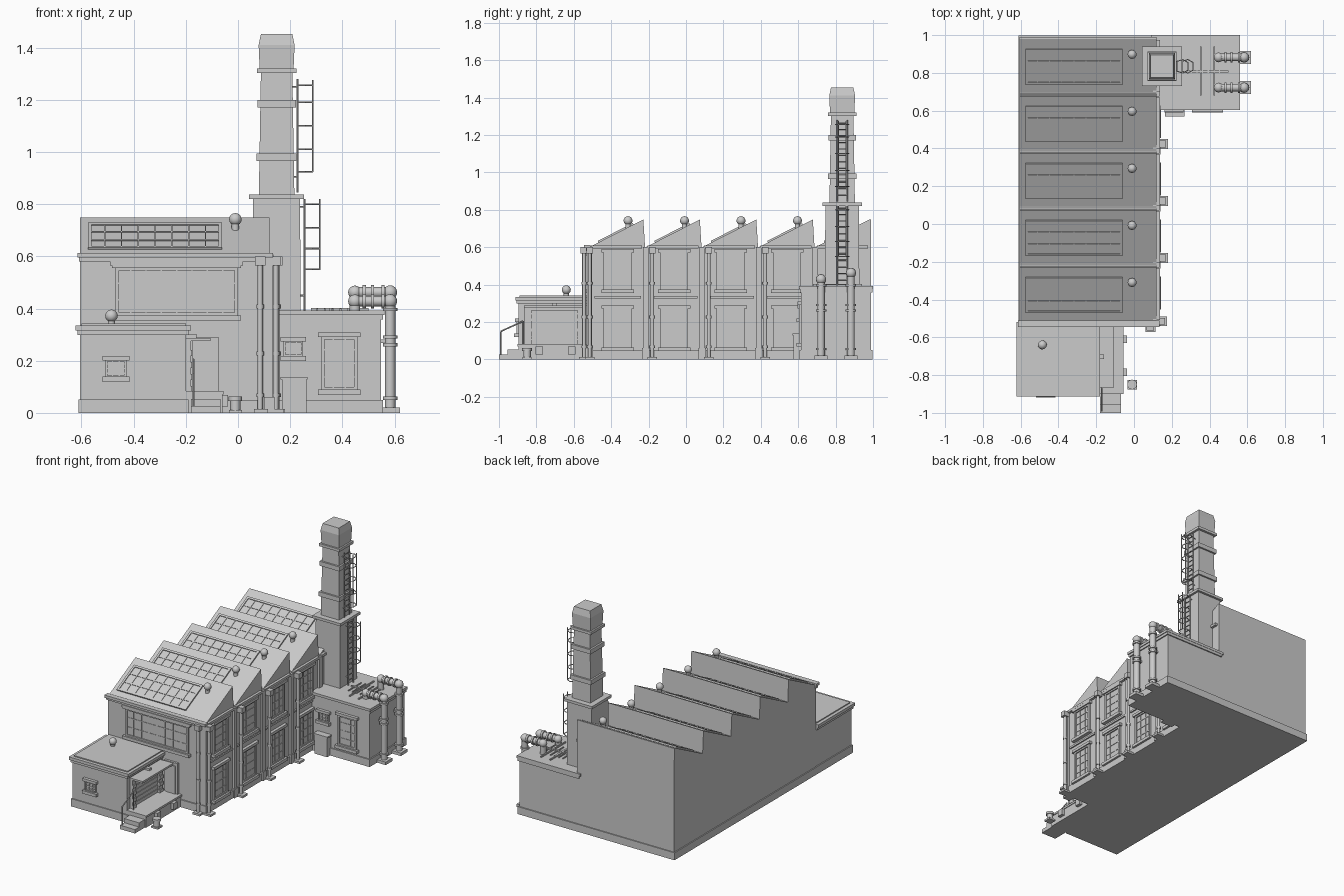
import bpy, bmesh, math
from mathutils import Matrix, Vector

if "Cube" in bpy.data.objects:
    bpy.data.objects.remove(bpy.data.objects["Cube"])

I = Matrix.Identity(4)
T = Matrix.Translation


def finish(bm, name, smooth=False):
    bmesh.ops.recalc_face_normals(bm, faces=bm.faces)
    me = bpy.data.meshes.new(name)
    bm.to_mesh(me)
    bm.free()
    ob = bpy.data.objects.new(name, me)
    bpy.context.collection.objects.link(ob)
    if smooth:
        bpy.ops.object.select_all(action='DESELECT')
        ob.select_set(True)
        bpy.context.view_layer.objects.active = ob
        bpy.ops.object.shade_smooth_by_angle(angle=math.radians(40))
    return ob


def boxes(name, items, M=I):
    """One object from boxes given as (x0, x1, y0, y1, z0, z1)."""
    bm = bmesh.new()
    for a, b, c, d, e, f in items:
        m = T(((a + b) / 2, (c + d) / 2, (e + f) / 2)) @ Matrix.Diagonal((b - a, d - c, f - e, 1))
        bmesh.ops.create_cube(bm, size=1, matrix=M @ m)
    return finish(bm, name)


def rods(name, items, balls=(), seg=12):
    """One object from rods (p0, p1, r) and balls (p, r)."""
    bm = bmesh.new()
    for p, q, r in items:
        p, q = Vector(p), Vector(q)
        m = T((p + q) / 2) @ (q - p).to_track_quat('Z', 'Y').to_matrix().to_4x4()
        bmesh.ops.create_cone(bm, cap_ends=True, segments=seg, radius1=r, radius2=r,
                              depth=(q - p).length, matrix=m)
    for p, r in balls:
        bmesh.ops.create_uvsphere(bm, u_segments=12, v_segments=8, radius=r, matrix=T(p))
    return finish(bm, name, True)


def window(name, M, w, h, cols, rows, fr=0.014, sill=True, d=0.012):
    """Framed window; local x across, z up, -y outward, origin at bottom centre."""
    a = w / 2
    it = [(-a, a, -0.004, 0.004, 0, h),
          (-a, -a + fr, -d, 0.004, 0, h), (a - fr, a, -d, 0.004, 0, h),
          (-a, a, -d, 0.004, 0, fr), (-a, a, -d, 0.004, h - fr, h)]
    for i in range(1, cols):
        x = -a + w * i / cols
        it.append((x - .0025, x + .0025, -.007, 0, 0, h))
    for i in range(1, rows):
        z = h * i / rows
        it.append((-a, a, -.007, 0, z - .0025, z + .0025))
    if sill:
        it += [(-a - .012, a + .012, -d - .012, .004, -.016, .004),
               (-a - .012, a + .012, -d - .008, .004, h - .004, h + .014)]
    return boxes(name, it, M)


def right(x, y, z):
    return T((x, y, z)) @ Matrix.Rotation(math.pi / 2, 4, 'Z')


def vent(name, x, y, z0, z1):
    rods(name, [((x, y, z0), (x, y, z1), .014)], [((x, y, z1), .024)])


# main hall: sawtooth profile extruded along x
starts = [-.52 + .302 * i for i in range(5)]
prof = [(.99, 0), (-.52, 0)]
for y in starts:
    prof += [(y, .60), (y + .012, .605), (y + .292, .748), (y + .301, .748 if y > .6 else .60)]
bm = bmesh.new()
f = bm.faces.new([bm.verts.new((-.605, min(y, .99), z)) for y, z in prof])
ext = bmesh.ops.extrude_face_region(bm, geom=[f])
bmesh.ops.translate(bm, vec=(.725, 0, 0), verts=[v for v in ext['geom'] if isinstance(v, bmesh.types.BMVert)])
finish(bm, "sawtooth_hall")
boxes("hall_plinth", [(-.612, .13, -.528, .997, 0, .05)])
boxes("front_cornice", [(-.615, .135, -.545, -.51, .595, .613), (-.61, .155, -.535, -.51, .58, .596)])

# skylights and roof vents
slope = math.atan2(.143, .28)
for i, y in enumerate(starts):
    M = T((-.318, y + .052, .605 + .04 * math.tan(slope))) @ Matrix.Rotation(slope - math.pi / 2, 4, 'X')
    window(f"skylight_{i}", M, .515, .21, 8, 3, sill=False, d=.009)
    vent(f"roof_vent_{i}", -.01, y + .21, .68, .742)

# right wall bays: windows, pilasters, cornices, drainpipes
pil, cor = [], []
for i, y in enumerate(starts):
    pil += [(.10, .134, y - .012, y + .018, 0, .6), (.10, .14, y - .018, y + .022, 0, .06)]
    cor += [(.10, .137, y + .012, y + .285, .592, .608), (.10, .129, y + .03, y + .28, .325, .338)]
    if i < 4:
        for k, z, h in ((0, .06, .215), (1, .37, .205)):
            window(f"bay_window_{i}_{k}", right(.12, y + .155, z), .15, h, 3, 4)
pil.append((.09, .124, -.532, -.5, 0, .6))
boxes("pilasters", pil)
boxes("bay_cornices", cor)
for i, (x, y) in enumerate([(.085, -.545)] + [(.15, s + .038) for s in starts[1:4]] + [(.145, -.515)]):
    rods(f"drainpipe_{i}", [((x, y, 0), (x, y, .58), .01)] +
         [((x, y, z), (x, y, z + .015), .014) for z in (.06, .22, .4)])
    boxes(f"drain_head_{i}", [(x - .02, x + .02, y - .018, y + .018, .565, .6),
                              (x - .024, x + .03, y - .026, y + .026, 0, .014)])

# front wall window and door
window("front_window", T((-.235, -.52, .37)), .47, .19, 8, 3)
boxes("front_lintel", [(-.49, .02, -.54, -.51, .564, .58)])
boxes("hall_door", [(-.175, -.075, -.535, -.51, .05, .29), (-.16, -.09, -.54, -.51, .08, .27)])

# front annex
boxes("front_annex", [(-.605, -.2, -.895, -.52, 0, .31), (-.612, -.19, -.902, -.52, 0, .052)])
boxes("front_annex_roof", [(-.615, -.19, -.905, -.52, .298, .315), (-.622, -.18, -.912, -.52, .315, .335),
                           (-.6, -.2, -.89, -.52, .33, .342)])
vent("annex_vent", -.485, -.64, .33, .372)
window("annex_window", T((-.468, -.895, .135)), .08, .07, 3, 4, fr=.008)

# roller door with blocked jambs and canopy
boxes("roller_door", [(-.205, -.194 + .004 * (i % 2), -.83, -.57, .08 + i * .014, .094 + i * .014)
                      for i in range(13)])
boxes("door_jambs", [(-.205, -.176 - .006 * (i % 2), y - .018, y + .018, .08 + i * .023, .103 + i * .023)
                     for i in range(8) for y in (-.845, -.562)])
boxes("door_canopy", [(-.2, -.105, -.865, -.54, .275, .288), (-.2, -.18, -.865, -.54, .262, .276)])
boxes("door_lamp", [(-.2, -.16, -.715, -.69, .288, .302)])

# loading platform, steps, bumpers, railing, bollard
boxes("loading_platform", [(-.2, -.06, -.895, -.52, 0, .075), (-.2, -.055, -.9, -.52, .07, .083)])
boxes("steps", [(-.18, -.068, -1, -.89, 0, .026), (-.18, -.068, -.955, -.89, 0, .054)])
boxes("dock_bumpers", [(-.06, -.038, y - .02, y + .02, .025, .068) for y in (-.61, -.785)])
rods("railing", [((-.17, -.99, 0), (-.17, -.99, .15), .004), ((-.17, -.99, .15), (-.17, -.87, .205), .004),
                 ((-.17, -.87, .08), (-.17, -.87, .205), .004)], seg=6)
rods("bollard", [((-.01, -.85, 0), (-.01, -.85, .045), .02), ((-.01, -.85, .045), (-.01, -.85, .062), .026)])
boxes("bollard_foot", [(-.035, .015, -.875, -.825, 0, .012)])

# boiler house
boxes("boiler_house", [(.1, .548, .615, .99, 0, .37), (.1, .556, .607, .998, 0, .05)])
boxes("boiler_roof", [(.1, .556, .61, .998, .358, .376), (.09, .562, .603, 1, .376, .393)])
window("boiler_window", T((.388, .615, .085)), .14, .21, 3, 4)
window("boiler_small_window", T((.212, .615, .215)), .075, .062, 3, 3, fr=.008)
boxes("utility_box", [(.168, .262, .575, .62, 0, .13), (.163, .267, .57, .62, .128, .138)])
boxes("roof_slats", [(.28, .5, .803, .813, .39, .402)] +
      [(x, x + .008, .68, .94, .39, .402) for x in (.35, .42)] +
      [(.3 + .03 * i, .306 + .03 * i, .74, .88, .39, .4) for i in range(6)])

# chimney: stacked square sections (half width, z)
cx, cy = .148, .835
bm = bmesh.new()
for stack in ([(.092, .3), (.09, .82)], [(.105, .82), (.105, .838)], [(.068, .838), (.06, 1.32)],
              [(.077, .965), (.077, .995)], [(.074, 1.17), (.074, 1.2)], [(.076, 1.302), (.076, 1.32)],
              [(.065, 1.32), (.069, 1.41)], [(.069, 1.41), (.06, 1.453)]):
    (a, z0), (b, z1) = stack
    bmesh.ops.create_cone(bm, cap_ends=True, segments=4, radius1=a * 2 ** .5, radius2=b * 2 ** .5, depth=z1 - z0,
                          matrix=T((cx, cy, (z0 + z1) / 2)) @ Matrix.Rotation(math.pi / 4, 4, 'Z'))
finish(bm, "chimney")

# ladders with safety cages
for name, x, z0, z1, hoops in (("lower_ladder", .255, .39, .82, (.55, .63, .71, .8)),
                               ("upper_ladder", .228, .845, 1.28, (.925, 1.01, 1.1, 1.19, 1.255))):
    it = [((x, cy + s, z0), (x, cy + s, z1), .004) for s in (-.026, .026)]
    n = int((z1 - z0) / .035)
    it += [((x, cy - .026, z0 + .035 * k), (x, cy + .026, z0 + .035 * k), .003) for k in range(1, n + 1)]
    it += [((x + .058, cy + s, hoops[0]), (x + .058, cy + s, hoops[-1] + .02), .003) for s in (-.02, .02)]
    for z in hoops:
        c = [(x, -.026), (x + .03, -.036), (x + .058, -.02), (x + .058, .02), (x + .03, .036), (x, .026)]
        it += [((p[0], cy + p[1], z), (q[0], cy + q[1], z), .003) for p, q in zip(c, c[1:])]
    it += [((x - .06, cy + s, z), (x, cy + s, z), .003) for s in (-.026, .026) for z in (z0 + .06, z1 - .03)]
    rods(name, it, seg=6)

# exterior flue pipes with flanges and ball elbows
for i, (y, z) in enumerate(((.722, .428), (.882, .462))):
    x0, x1, r = .448, .583, .02
    rods(f"flue_pipe_{i}",
         [((x0, y, .38), (x0, y, z), r), ((x0, y, z), (x1, y, z), r), ((x1, y, .01), (x1, y, z), r)] +
         [((x, y, z), (x + .012, y, z), .028) for x in (.478, .51, .55)] +
         [((x1, y, k), (x1, y, k + .012), .028) for k in (.05, .255, .285, .39)],
         [((x0, y, z), .026), ((x1, y, z), .027)])
    boxes(f"flue_foot_{i}", [(.545, .62, y - .035, y + .035, 0, .02), (.54, x1, y - .01, y + .01, .268, .282)])
